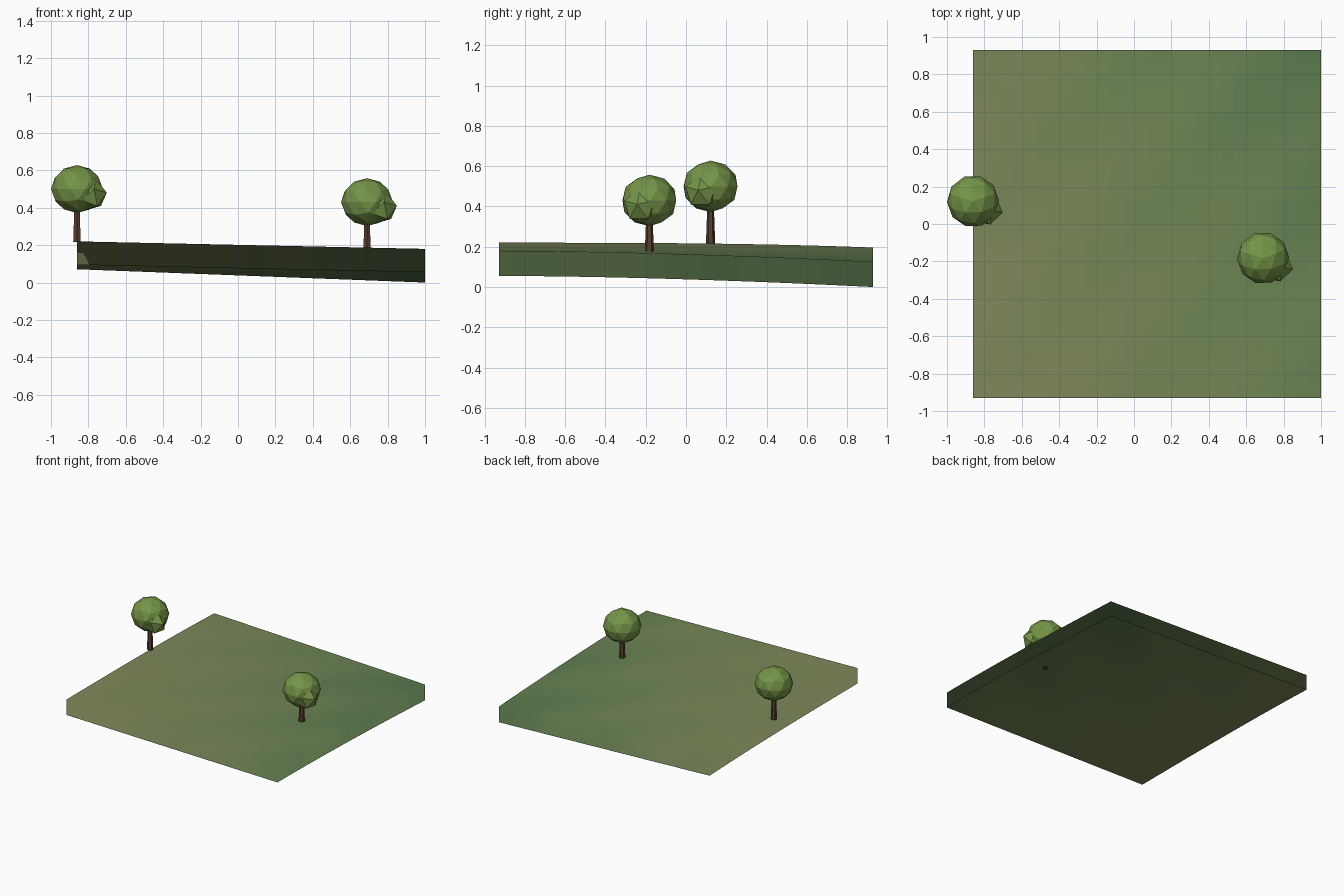
import bpy, bmesh, math
from mathutils import Matrix, Vector

if "Cube" in bpy.data.objects:
    bpy.data.objects.remove(bpy.data.objects["Cube"])


def material(name, rgb):
    m = bpy.data.materials.new(name)
    m.diffuse_color = (*rgb, 1)
    m.use_nodes = True
    m.node_tree.nodes["Principled BSDF"].inputs["Base Color"].default_value = m.diffuse_color
    return m


bark = material("bark", (0.095, 0.048, 0.028))
leaf = material("leaf", (0.18, 0.30, 0.065))
BANDS = 20
dry, mid, lush = Vector((0.22, 0.25, 0.105)), Vector((0.165, 0.24, 0.093)), Vector((0.10, 0.19, 0.075))


def grass_tint(k):
    return dry.lerp(mid, 2 * k) if k < 0.5 else mid.lerp(lush, 2 * k - 1)


grass = [material("grass_%d" % i, grass_tint(i / (BANDS - 1))) for i in range(BANDS)]


def finish(bm, name, mats):
    me = bpy.data.meshes.new(name)
    bm.to_mesh(me)
    bm.free()
    for m in mats:
        me.materials.append(m)
    ob = bpy.data.objects.new(name, me)
    bpy.context.collection.objects.link(ob)
    return ob


# Gently sloping ground: height of the top surface
X0, X1, Y0, Y1 = -0.86, 1.0, -0.93, 0.93
SKIRT = 0.125


def height(x, y):
    s = (x - X0) / (X1 - X0)
    t = min(1.0, max(0.0, (y - Y0) / (Y1 - Y0)))
    left = 0.22 - 0.024 * t ** 3
    right = 0.18 - 0.055 * t ** 1.7
    return left + (right - left) * s


def slope_normal(x, y, e=0.02):
    return Vector((height(x - e, y) - height(x + e, y),
                   height(x, y - e) - height(x, y + e), 2 * e)).normalized()


# Ground: curved sheet with a hanging skirt around its rim, open below
bm = bmesh.new()
bmesh.ops.create_grid(bm, x_segments=28, y_segments=28, size=0.93)
bmesh.ops.translate(bm, verts=bm.verts[:], vec=((X0 + X1) / 2, 0, 0))
for v in bm.verts:
    v.co.z = height(v.co.x, v.co.y)
rim = [e for e in bm.edges if e.is_boundary]
ext = bmesh.ops.extrude_edge_only(bm, edges=rim)
low = [g for g in ext["geom"] if isinstance(g, bmesh.types.BMVert)]
bmesh.ops.translate(bm, verts=low, vec=(0, 0, -SKIRT))
bm.normal_update()
centre = Vector(((X0 + X1) / 2, 0, 0))
for f in bm.faces:
    c = f.calc_center_median()
    # Skirt faces look outward
    if abs(f.normal.z) < 0.5 and f.normal.dot(c - centre) < 0:
        f.normal_flip()
    # Grass tint drifts from dry on the left to lush at the back right
    k = 0.42 + 0.36 * c.x + 0.16 * c.y + 0.07 * math.sin(7 * (c.x - c.y) + 1.5)
    f.material_index = max(0, min(BANDS - 1, int(k * BANDS)))
    f.smooth = True
ground = finish(bm, "ground", grass)
# The skirt carries on the shading of the top
ground.data.normals_split_custom_set_from_vertices(
    [slope_normal(v.co.x, v.co.y) for v in ground.data.vertices])


def tree(name, x, y, base, crown_z):
    # Tapered six-sided trunk reaching into the crown
    bm = bmesh.new()
    h = crown_z - 0.06 - base
    bmesh.ops.create_cone(bm, cap_ends=True, segments=6, radius1=0.023, radius2=0.015,
                          depth=h, matrix=Matrix.Translation((x, y, base + h / 2)))
    finish(bm, name + "_trunk", [bark])

    # Main faceted crown, slightly flattened
    bm = bmesh.new()
    crown = Matrix.Translation((x, y, crown_z))
    turn = Matrix.Rotation(math.radians(20), 4, 'Z')
    bmesh.ops.create_icosphere(bm, subdivisions=2, radius=1,
                               matrix=crown @ turn @ Matrix.Diagonal((0.139, 0.139, 0.128, 1)))
    finish(bm, name + "_crown", [leaf])

    # Side leaf cluster: icosahedron with one point facing outward
    bm = bmesh.new()
    aim = Vector((0.083, -0.018, 0.01)).to_track_quat('Z', 'Y').to_matrix().to_4x4()
    spin = Matrix.Rotation(math.radians(18), 4, 'Z')
    bmesh.ops.create_icosphere(bm, subdivisions=1, radius=0.09,
                               matrix=crown @ Matrix.Translation((0.072, -0.042, -0.03)) @ aim @ spin)
    finish(bm, name + "_leaf_cluster", [leaf])


tree("left_tree", -0.861, 0.122, 0.216, 0.50)
tree("right_tree", 0.69, -0.182, 0.17, 0.43)
